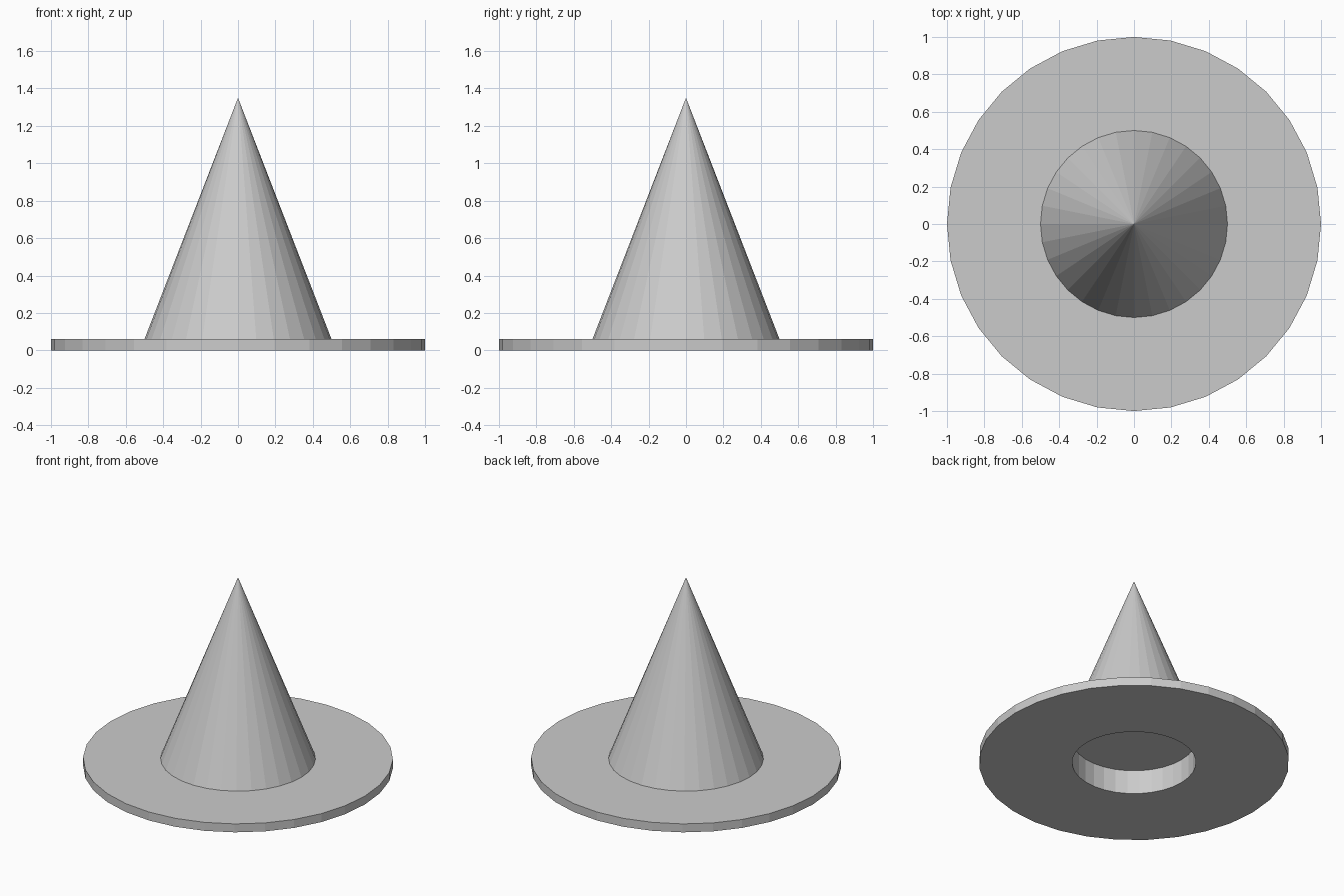
import bpy, bmesh
from math import cos, sin, tau

if "Cube" in bpy.data.objects:
    bpy.data.objects.remove(bpy.data.objects["Cube"])

SIDES = 32


def lathe(name, profile):
    """Revolve (radius, z) points around z; radius 0 becomes a single pole."""
    bm = bmesh.new()
    rings = []
    for r, z in profile:
        n = SIDES if r > 0 else 1
        rings.append([bm.verts.new((r * cos(tau * i / SIDES), r * sin(tau * i / SIDES), z))
                      for i in range(n)])
    for a, b in zip(rings, rings[1:]):
        for i in range(SIDES):
            j = (i + 1) % SIDES
            if len(b) == 1:
                bm.faces.new((a[i], a[j], b[0]))
            else:
                bm.faces.new((a[i], a[j], b[j], b[i]))
    bm.faces.new(rings[0])  # flat ceiling of the head opening
    bmesh.ops.recalc_face_normals(bm, faces=bm.faces)
    mesh = bpy.data.meshes.new(name)
    bm.to_mesh(mesh)
    bm.free()
    obj = bpy.data.objects.new(name, mesh)
    bpy.context.collection.objects.link(obj)
    return obj


# Pointed hat: head opening, flat brim, conical crown
lathe("pointed_hat", [(0.4, 0.17), (0.4, 0.0), (1.0, 0.0),
                      (1.0, 0.06), (0.5, 0.06), (0.0, 1.35)])
